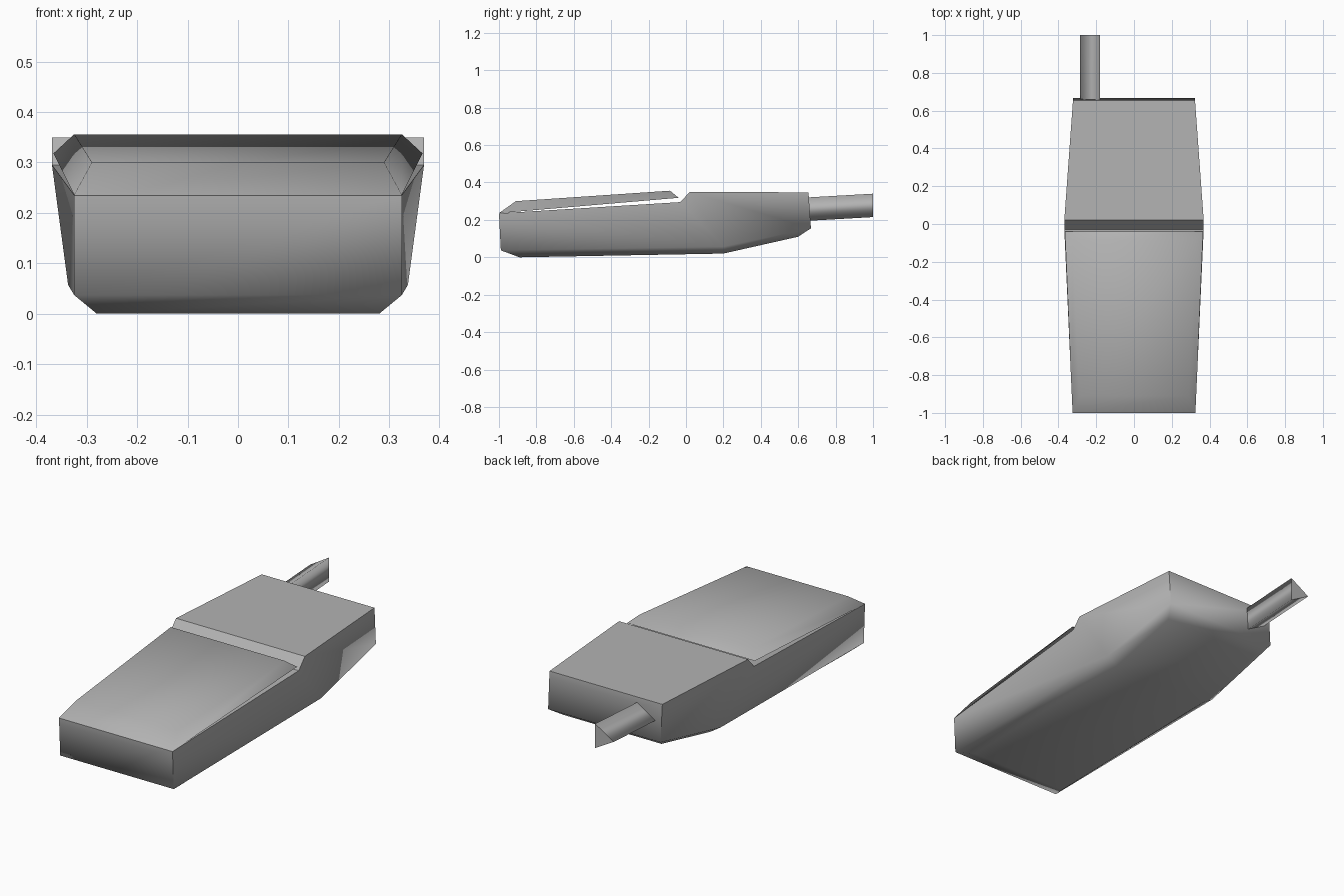
import bpy, bmesh
from math import radians

cube = bpy.data.objects.get("Cube")
if cube:
    bpy.data.objects.remove(cube, do_unlink=True)

grey = bpy.data.materials.new("plain_grey")
grey.use_nodes = True
colour = (0.45, 0.45, 0.45, 1)
grey.diffuse_color = colour
grey.node_tree.nodes["Principled BSDF"].inputs["Base Color"].default_value = colour


def finish(name, bm, limit, is_sharp=lambda e: False):
    """Shade smooth, keeping wide angles and chosen edges sharp."""
    bmesh.ops.recalc_face_normals(bm, faces=bm.faces[:])
    for f in bm.faces:
        f.smooth = True
    for e in bm.edges:
        e.smooth = e.calc_face_angle(0) < radians(limit) and not is_sharp(e)
    mesh = bpy.data.meshes.new(name)
    bm.to_mesh(mesh)
    bm.free()
    mesh.materials.append(grey)
    obj = bpy.data.objects.new(name, mesh)
    bpy.context.collection.objects.link(obj)


def shell(points, ring, sides):
    """Symmetric solid: points are (half width, y, z), ring runs round the
    profile, sides are the faces that close each flank."""
    bm = bmesh.new()
    flank = {s: {k: bm.verts.new((s * x, y, z)) for k, (x, y, z) in points.items()}
             for s in (-1, 1)}
    for a, b in zip(ring, ring[1:] + ring[:1]):
        bm.faces.new((flank[-1][a], flank[-1][b], flank[1][b], flank[1][a]))
    for s in (-1, 1):
        for face in sides:
            bm.faces.new([flank[s][k] for k in face.split()])
    return bm


# Body: stepped top, chamfered underside
body = shell(
    {"front": (.325, -1, .235), "step_low": (.369, -.03, .295),
     "step_high": (.369, .02, .35), "back": (.323, .655, .347),
     "front_low": (.325, -.99, .037), "mid_low": (.337, .2, .057),
     "back_low": (.322, .668, .155),
     "front_base": (.28, -.89, 0), "mid_base": (.28, .2, .02),
     "back_base": (.28, .6, .11)},
    ["front", "step_low", "step_high", "back", "back_low",
     "back_base", "mid_base", "front_base", "front_low"],
    ["front step_low mid_low front_low", "step_low step_high mid_low",
     "step_high back back_low mid_low",
     "front_low mid_low mid_base front_base",
     "mid_low back_low back_base mid_base"])
finish("body", body, 80, lambda e: all(v.co.z > .23 for v in e.verts))

# Flip cover: bevelled plate rising off the lower deck
cover = shell(
    {"front": (.325, -1, .236), "front_top": (.29, -.91, .3),
     "back_top": (.325, -.085, .356), "back": (.366, -.04, .318)},
    ["front", "front_top", "back_top", "back"],
    ["front front_top back_top back"])
finish("flip_cover", cover, 80)

# Antenna: three-sided rod tilted slightly upward
bm = bmesh.new()
section = [(-.18, .195), (-.18, .32), (-.287, .255)]
ends = [[bm.verts.new((x, y, z + lift)) for x, z in section]
        for y, lift in ((.65, 0), (1, .02))]
for i in range(3):
    j = (i + 1) % 3
    bm.faces.new((ends[0][i], ends[0][j], ends[1][j], ends[1][i]))
for end in ends:
    bm.faces.new(end)
finish("antenna", bm, 150, lambda e: abs(e.verts[0].co.y - e.verts[1].co.y) < .01)
